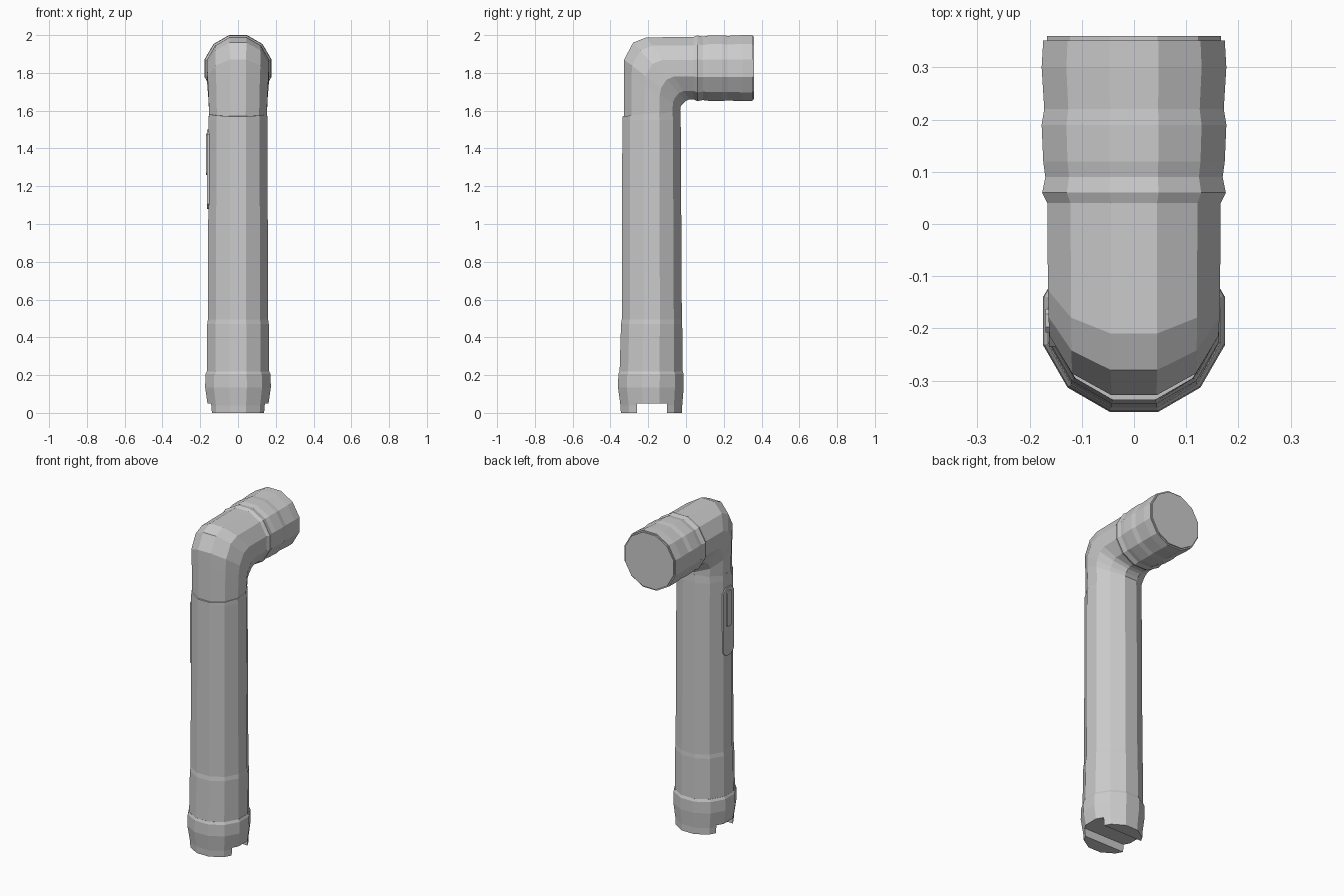
import bpy, bmesh, math
from mathutils import Vector

if "Cube" in bpy.data.objects:
    bpy.data.objects.remove(bpy.data.objects["Cube"])

SIDES = 12


def loft(name, rings, inset=None):
    """Skin 12-sided rings, each given as outer (y,z), inner (y,z), half width."""
    bm = bmesh.new()
    loops = []
    for (oy, oz), (iy, iz), w in rings:
        mid = Vector((0, (oy + iy) / 2, (oz + iz) / 2))
        half = Vector((0, (oy - iy) / 2, (oz - iz) / 2))
        k = 1 / math.cos(math.pi / SIDES)
        loop = []
        for i in range(SIDES):
            t = 2 * math.pi * (i + 0.5) / SIDES
            loop.append(bm.verts.new(mid + half * k * math.cos(t) + Vector((w * k * math.sin(t), 0, 0))))
        loops.append(loop)
    for a, b in zip(loops, loops[1:]):
        for i in range(SIDES):
            j = (i + 1) % SIDES
            bm.faces.new((a[i], a[j], b[j], b[i]))
    bm.faces.new(loops[0][::-1])
    bm.faces.new(loops[-1])
    bmesh.ops.recalc_face_normals(bm, faces=bm.faces)
    return finish(name, bm)


def finish(name, bm):
    me = bpy.data.meshes.new(name)
    bm.to_mesh(me)
    bm.free()
    ob = bpy.data.objects.new(name, me)
    bpy.context.collection.objects.link(ob)
    return ob


def upright(z, front, back, w):
    return ((front, z), (back, z), w)


def level(y, top, bottom, w):
    return ((y, top), (y, bottom), w)


def plate(name, x0, x1, yc, zc, wy, hz, cut):
    """Flat raised panel with clipped corners on the side of the tube."""
    bm = bmesh.new()
    a, b = wy / 2, hz / 2
    pts = [(-a, -b + cut), (-a + cut, -b), (a - cut, -b), (a, -b + cut),
           (a, b - cut), (a - cut, b), (-a + cut, b), (-a, b - cut)]
    f = bm.faces.new([bm.verts.new((x0, yc + y, zc + z)) for y, z in pts])
    ext = bmesh.ops.extrude_face_region(bm, geom=[f])
    bmesh.ops.translate(bm, vec=(x1 - x0, 0, 0),
                        verts=[v for v in ext["geom"] if isinstance(v, bmesh.types.BMVert)])
    bmesh.ops.recalc_face_normals(bm, faces=bm.faces)
    return finish(name, bm)


# Base cap with flared collar
base = loft("base_cap", [
    upright(0.00, -0.345, -0.02, 0.157),
    upright(0.04, -0.347, -0.02, 0.160),
    upright(0.135, -0.360, -0.012, 0.174),
    upright(0.205, -0.358, -0.012, 0.172),
    upright(0.22, -0.352, -0.018, 0.165)])

# Slot across the underside
bm = bmesh.new()
bmesh.ops.create_cube(bm, size=1)
bmesh.ops.scale(bm, vec=(0.6, 0.16, 0.1), verts=bm.verts)
bmesh.ops.translate(bm, vec=(0, -0.18, 0), verts=bm.verts)
cutter = finish("slot_cutter", bm)
cutter.hide_render = True
mod = base.modifiers.new("slot", 'BOOLEAN')
mod.operation = 'DIFFERENCE'
mod.solver = 'EXACT'
mod.object = cutter
bpy.context.view_layer.objects.active = base
bpy.ops.object.modifier_apply(modifier=mod.name)
bpy.data.objects.remove(cutter)

# Main tube, with a small step at the top of the battery sleeve
loft("body_tube", [
    upright(0.20, -0.352, -0.018, 0.164),
    upright(0.47, -0.344, -0.020, 0.163),
    upright(0.495, -0.340, -0.022, 0.159),
    upright(1.55, -0.337, -0.028, 0.156),
    ((-0.337, 1.57), (-0.03, 1.60), 0.154)])

# Elbow neck and lamp head in one swept skin
loft("elbow_head", [
    ((-0.328, 1.55), (-0.031, 1.58), 0.152),
    ((-0.328, 1.79), (-0.030, 1.62), 0.158),
    ((-0.328, 1.87), (-0.018, 1.635), 0.162),
    ((-0.280, 1.96), (0.000, 1.652), 0.164),
    ((-0.210, 1.988), (0.018, 1.660), 0.165),
    level(0.04, 1.990, 1.660, 0.166),
    level(0.06, 1.998, 1.650, 0.176),
    level(0.09, 1.992, 1.656, 0.170),
    level(0.12, 1.998, 1.652, 0.174),
    level(0.19, 1.999, 1.651, 0.177),
    level(0.22, 1.996, 1.654, 0.172),
    level(0.30, 2.000, 1.650, 0.177),
    level(0.352, 2.000, 1.650, 0.174)])

# Lens disc
loft("lens", [level(0.345, 1.992, 1.658, 0.167), level(0.36, 1.992, 1.658, 0.167)])

# Switch on the left side
plate("switch_plate", -0.150, -0.163, -0.185, 1.29, 0.10, 0.42, 0.025)
plate("switch_slider", -0.155, -0.170, -0.185, 1.37, 0.045, 0.22, 0.01)
